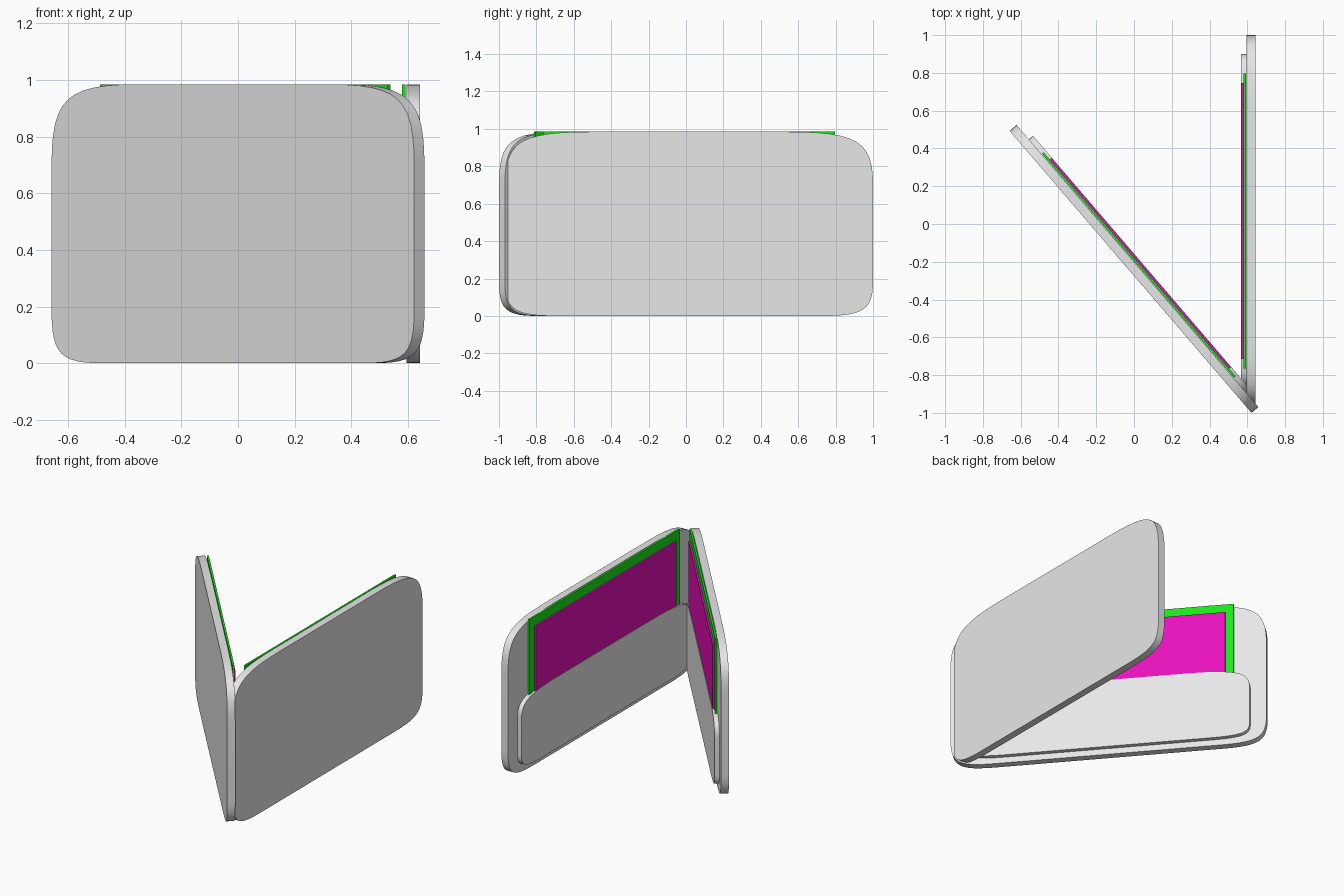
import bpy, bmesh
from mathutils import Vector

if "Cube" in bpy.data.objects:
    bpy.data.objects.remove(bpy.data.objects["Cube"])

L, H, T = 1.967, 0.985, 0.048   # panel length, height, thickness


def material(name, rgb):
    m = bpy.data.materials.new(name)
    m.diffuse_color = (*rgb, 1)
    m.use_nodes = True
    m.node_tree.nodes["Principled BSDF"].inputs["Base Color"].default_value = m.diffuse_color
    return m


grey = material("light_grey", (0.8, 0.8, 0.8))
green = material("green", (0.01, 0.8, 0.01))
magenta = material("magenta", (0.8, 0.005, 0.5))


def corner(p0, c, p3, n=12):
    """Tight cubic corner from p0 to p3 pulled towards c."""
    p0, c, p3 = Vector(p0), Vector(c), Vector(p3)
    a, b = p0.lerp(c, 0.83), p3.lerp(c, 0.83)
    pts = []
    for i in range(n + 1):
        t = i / n
        s = 1 - t
        pts.append(p0 * s**3 + a * 3*s*s*t + b * 3*s*t*t + p3 * t**3)
    return pts


def soft_outline(u0, u1, z0, z1):
    """Soft rectangle: large top corners, smaller bottom corners."""
    du, dz = u1 - u0, z1 - z0
    tu, tz, bu, bz = du * 0.24, dz * 0.29, du * 0.14, dz * 0.19
    return (corner((u0, z0 + bz), (u0, z0), (u0 + bu, z0))
            + corner((u1 - bu, z0), (u1, z0), (u1, z0 + bz))
            + corner((u1, z1 - tz), (u1, z1), (u1 - tu, z1))
            + corner((u0 + tu, z1), (u0, z1), (u0, z1 - tz)))


def rectangle(u0, u1, z0, z1):
    return [Vector(p) for p in ((u0, z0), (u1, z0), (u1, z1), (u0, z1))]


def slab(name, outline, w0, w1, mat, frame):
    """Extrude an outline from depth w0 to w1 in a side's frame."""
    origin, along, inward = frame
    bm = bmesh.new()
    rings = []
    for w in (w0, w1):
        rings.append([bm.verts.new((*(origin + along * p.x + inward * w), p.y))
                      for p in outline])
    bm.faces.new(rings[0])
    bm.faces.new(rings[1])
    n = len(outline)
    for i in range(n):
        j = (i + 1) % n
        bm.faces.new((rings[0][i], rings[0][j], rings[1][j], rings[1][i]))
    bmesh.ops.recalc_face_normals(bm, faces=bm.faces)
    me = bpy.data.meshes.new(name)
    bm.to_mesh(me)
    bm.free()
    me.materials.append(mat)
    ob = bpy.data.objects.new(name, me)
    bpy.context.collection.objects.link(ob)
    bpy.ops.object.select_all(action='DESELECT')
    ob.select_set(True)
    bpy.context.view_layer.objects.active = ob
    bpy.ops.object.shade_smooth_by_angle()


# Each side: outer hinge corner, direction along the panel, inward direction
d = Vector((-1.282, 1.495)).normalized()
sides = {
    "right": (Vector((0.643, 1 - L)), Vector((0, 1)), Vector((-1, 0))),
    "left": (Vector((0.622, -1.0)), d, Vector((d.y, -d.x))),
}

for side, frame in sides.items():
    # outer cover
    slab(side + "_cover", soft_outline(0, L, 0, H), 0, T, grey, frame)
    # inner pocket on the lower half
    slab(side + "_pocket", soft_outline(0.1, L - 0.1, 0.04, 0.51),
         T - 0.002, 0.077, grey, frame)
    # two sheets tucked into the pocket
    slab(side + "_green_sheet", rectangle(0.203, L - 0.203, 0.25, H),
         T + 0.003, 0.063, green, frame)
    slab(side + "_magenta_sheet", rectangle(0.253, L - 0.253, 0.25, 0.925),
         0.063, 0.074, magenta, frame)
